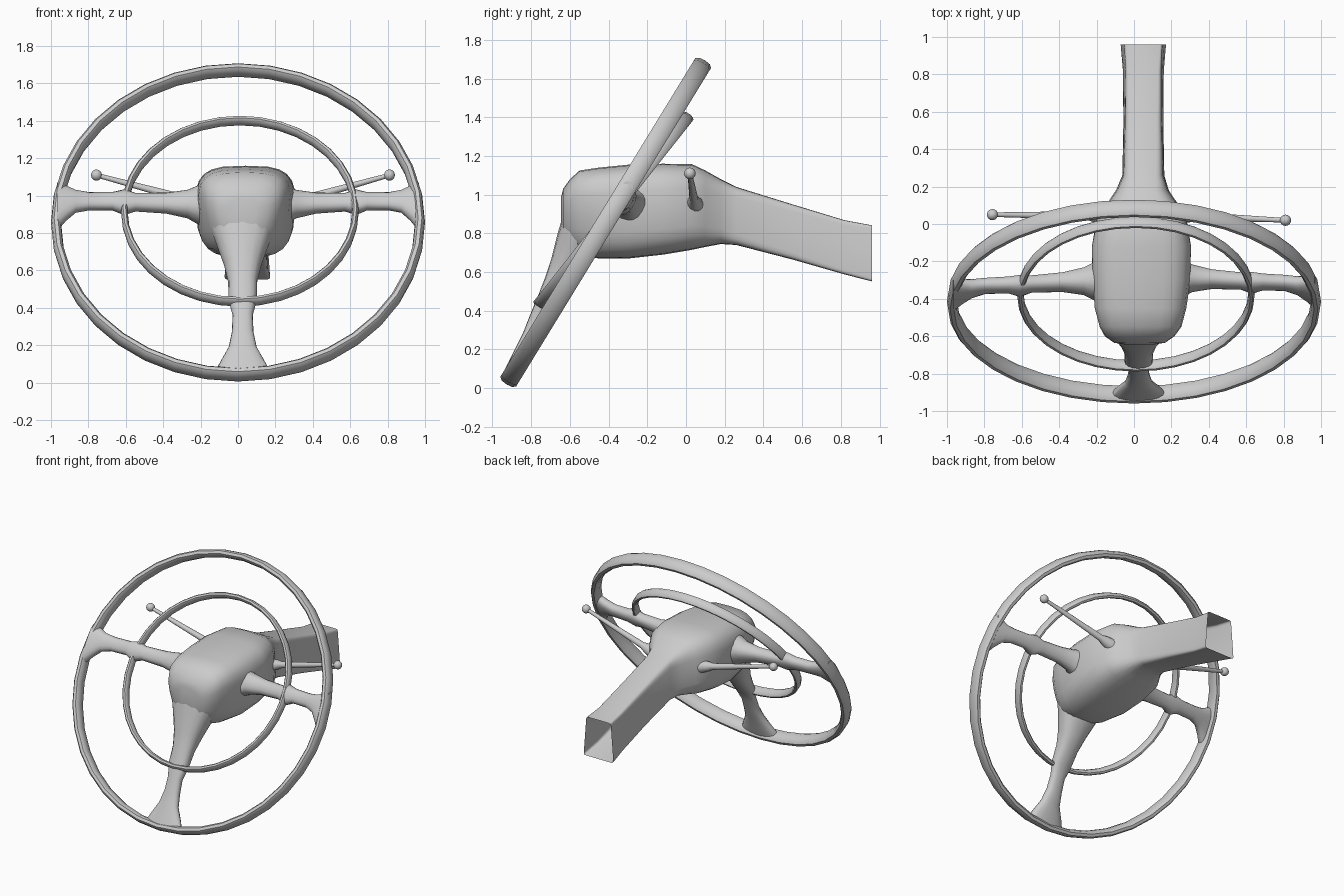
import bpy, bmesh
from math import cos, sin, pi, radians, copysign
from mathutils import Vector as V

X, Y, Z = V((1, 0, 0)), V((0, 1, 0)), V((0, 0, 1))


def finish(name, bm, angle=40):
    bmesh.ops.recalc_face_normals(bm, faces=bm.faces)
    me = bpy.data.meshes.new(name)
    bm.to_mesh(me)
    bm.free()
    ob = bpy.data.objects.new(name, me)
    bpy.context.collection.objects.link(ob)
    bpy.ops.object.select_all(action='DESELECT')
    ob.select_set(True)
    bpy.context.view_layer.objects.active = ob
    bpy.ops.object.shade_smooth_by_angle(angle=radians(angle))
    return ob


def section(c, u, v, a, b, e=2.0, taper=0.0, n=16):
    """Superellipse around c; taper widens (+) or narrows (-) it towards +v."""
    pts = []
    for i in range(n):
        t = 2 * pi * i / n
        p = copysign(abs(cos(t)) ** (2 / e), cos(t))
        q = copysign(abs(sin(t)) ** (2 / e), sin(t))
        pts.append(V(c) + u * (a * p * (1 + taper * q)) + v * (b * q))
    return pts


def loft(name, rings, closed=False, start=True, end=True, angle=40):
    bm = bmesh.new()
    vs = [[bm.verts.new(p) for p in r] for r in rings]
    n = len(vs[0])
    pairs = list(zip(vs, vs[1:])) + ([(vs[-1], vs[0])] if closed else [])
    for r, s in pairs:
        for i in range(n):
            j = (i + 1) % n
            bm.faces.new((r[i], r[j], s[j], s[i]))
    if not closed:
        if start:
            bm.faces.new(vs[0])
        if end:
            bm.faces.new(vs[-1])
    return finish(name, bm, angle)


def ring(name, c, v, rx, rv, thick, width, n):
    """Elliptical hoop in the plane of X and v with a flattened section."""
    v = v.normalized()
    axis = X.cross(v)
    rings = []
    for i in range(n):
        t = 2 * pi * i / n
        out = (X * cos(t) * rv + v * sin(t) * rx).normalized()
        p = V(c) + X * rx * cos(t) + v * rv * sin(t)
        rings.append(section(p, out, axis, thick, width, 2.4, n=10))
    return loft(name, rings, closed=True, angle=50)


# Outer rim and inner horn ring
plane = V((0, 0.522, 0.853))
axis = V((0, 0.853, -0.522))
ring("rim", (0, -0.415, 0.857), plane, 0.973, 0.955, 0.027, 0.05, 36)
ring("horn_ring", (0.01, -0.375, 0.917), V((0, 0.78, 0.985)), 0.618, 0.618, 0.018, 0.034, 36)

# Hub housing and column: y, top z, bottom z, half width, exponent, taper, x centre
body = [
    (-0.645, 0.99, 0.84, 0.07, 2.2, 0.2, 0.03),
    (-0.635, 1.03, 0.77, 0.13, 2.4, 0.25, 0.03),
    (-0.60, 1.08, 0.72, 0.175, 2.7, 0.25, 0.03),
    (-0.55, 1.125, 0.69, 0.205, 3.0, 0.22, 0.035),
    (-0.45, 1.14, 0.67, 0.235, 3.2, 0.15, 0.035),
    (-0.30, 1.155, 0.67, 0.26, 3.3, 0.06, 0.04),
    (-0.12, 1.16, 0.69, 0.265, 3.3, 0.04, 0.04),
    (0.03, 1.158, 0.715, 0.24, 3.3, 0.0, 0.04),
    (0.10, 1.125, 0.73, 0.195, 3.5, -0.03, 0.045),
    (0.18, 1.08, 0.745, 0.14, 4.0, -0.05, 0.045),
    (0.26, 1.04, 0.74, 0.11, 6.0, -0.05, 0.05),
    (0.55, 0.95, 0.665, 0.103, 9.0, -0.06, 0.05),
    (0.82, 0.868, 0.588, 0.103, 14.0, -0.08, 0.05),
    (0.96, 0.842, 0.552, 0.112, 20.0, -0.1, 0.05),
]
loft("hub_and_column",
     [section((x, y, (t + b) / 2), X, Z, w, (t - b) / 2, e, k, 24)
      for y, t, b, w, e, k, x in body], end=False)

# Lower spoke flowing from the hub face to the rim: y, z, half width, half depth
lower = [
    (-0.50, 0.98, 0.19, 0.115), (-0.53, 0.86, 0.185, 0.115),
    (-0.575, 0.74, 0.14, 0.105), (-0.625, 0.63, 0.10, 0.082),
    (-0.675, 0.54, 0.078, 0.062), (-0.735, 0.44, 0.075, 0.042),
    (-0.775, 0.36, 0.054, 0.036), (-0.81, 0.27, 0.058, 0.036),
    (-0.85, 0.19, 0.075, 0.036), (-0.88, 0.12, 0.115, 0.04),
    (-0.91, 0.055, 0.15, 0.042),
]
loft("lower_spoke", [section((0.025, y, z), X, axis, w, d, 2.4)
                     for y, z, w, d in lower])

# Side spokes: x, y, z, half height, half depth
side = [
    (0.16, -0.29, 0.95, 0.14, 0.12), (0.23, -0.29, 0.95, 0.105, 0.10),
    (0.29, -0.29, 0.955, 0.075, 0.07), (0.40, -0.295, 0.96, 0.056, 0.048),
    (0.56, -0.305, 0.965, 0.05, 0.042), (0.62, -0.315, 0.965, 0.072, 0.048),
    (0.68, -0.31, 0.97, 0.05, 0.04), (0.80, -0.315, 0.97, 0.05, 0.037),
    (0.87, -0.33, 0.97, 0.065, 0.04), (0.92, -0.345, 0.96, 0.105, 0.043),
    (0.968, -0.365, 0.94, 0.15, 0.043),
]
for s, label in ((-1, "left"), (1, "right")):
    loft(label + "_spoke",
         [section((s * x + 0.03 * (0.97 - x), y - 0.008 * (1 - s), z), plane, axis, h, d, 2.4)
          for x, y, z, h, d in side])

    # Control stalk with a ball tip
    base = V((0.04 + s * 0.20, 0.045, 0.95))
    tip = V((0.81, 0.02, 1.11)) if s > 0 else V((-0.757, 0.05, 1.11))
    d = (tip - base).normalized()
    u = d.cross(Y).normalized()
    w = d.cross(u)
    loft(label + "_stalk", [section(base.lerp(tip, f), u, w, r, r, n=12)
                            for f, r in ((0, 0.045), (0.1, 0.034), (0.16, 0.023), (1, 0.012))])
    bm = bmesh.new()
    bmesh.ops.create_uvsphere(bm, u_segments=14, v_segments=8, radius=0.03)
    bmesh.ops.translate(bm, verts=bm.verts, vec=tip)
    finish(label + "_stalk_knob", bm)
